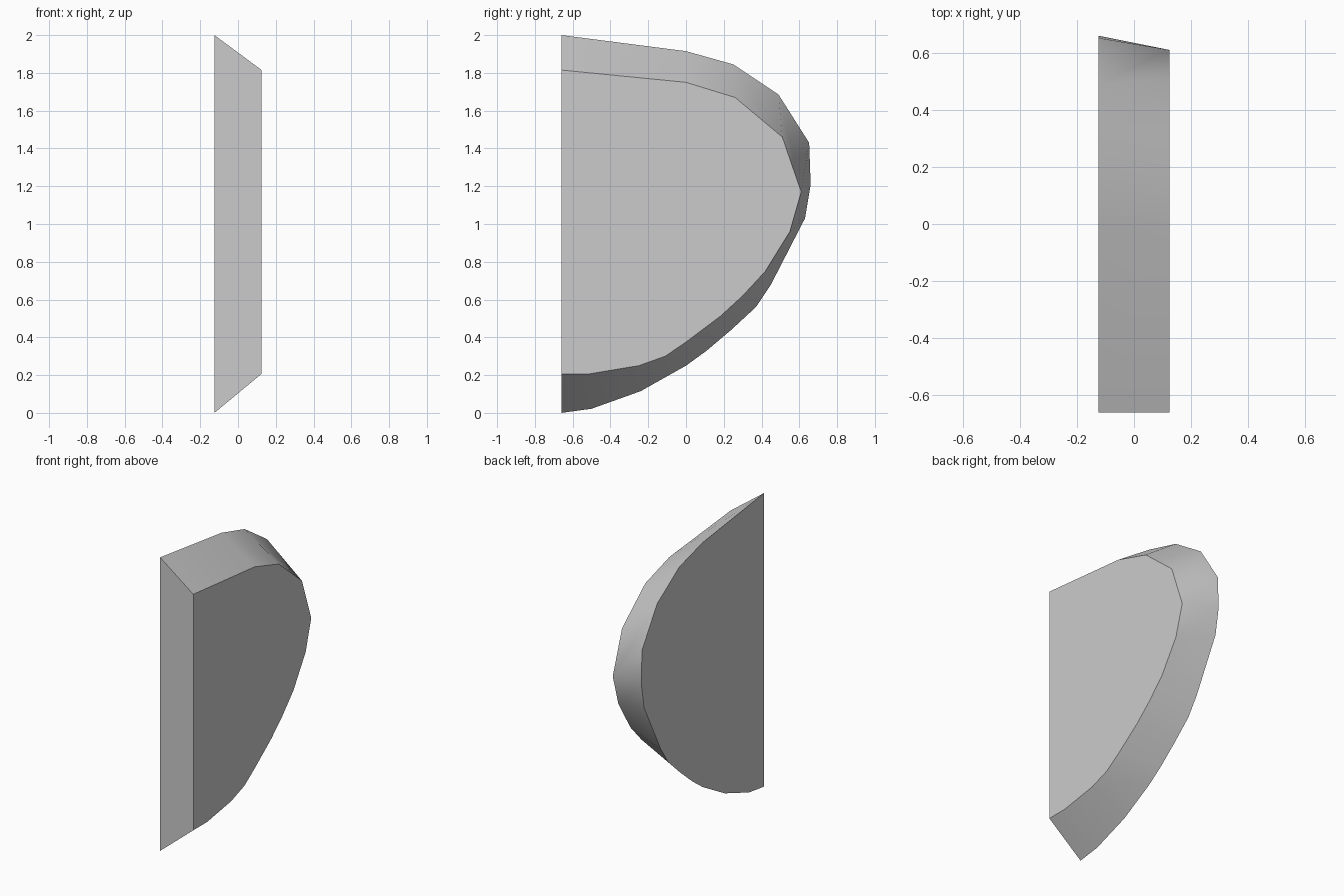
import bpy
import bmesh
import math

cube = bpy.data.objects.get("Cube")
if cube:
    bpy.data.objects.remove(cube, do_unlink=True)

# Plain grey material
grey = bpy.data.materials.new("plain grey")
grey.use_nodes = True
colour = (0.6, 0.6, 0.6, 1)
grey.diffuse_color = colour
grey.node_tree.nodes["Principled BSDF"].inputs["Base Color"].default_value = colour

HALF_WIDTH = 0.125

# Matching (y, z) outlines, from the top of the flat front round to its foot
wide_outline = [
    (-0.66, 2.0), (0, 1.915), (0.25, 1.845), (0.49, 1.685), (0.652, 1.43),
    (0.66, 1.21), (0.63, 1.03), (0.45, 0.68), (0.37, 0.56), (0.24, 0.44),
    (0.11, 0.33), (0, 0.25), (-0.24, 0.115), (-0.5, 0.022), (-0.66, 0),
]
# The rearmost point is repeated, so the rim closes there in a triangle
narrow_outline = [
    (-0.66, 1.815), (0, 1.75), (0.26, 1.67), (0.51, 1.46), (0.61, 1.17),
    (0.61, 1.17), (0.55, 0.96), (0.42, 0.75), (0.3, 0.62), (0.18, 0.51),
    (0, 0.375), (-0.11, 0.3), (-0.25, 0.25), (-0.51, 0.207), (-0.66, 0.207),
]


def loft(name, outline_a, outline_b, material):
    """Join two outlines with a rim and cap both ends."""
    bm = bmesh.new()
    a = [bm.verts.new((-HALF_WIDTH, y, z)) for y, z in outline_a]
    b = [bm.verts.new((HALF_WIDTH, y, z)) for y, z in outline_b]
    for i in range(len(a)):
        j = (i + 1) % len(a)
        bm.faces.new((a[i], a[j], b[j], b[i]))
    bm.faces.new(a)
    bm.faces.new(b)
    bmesh.ops.remove_doubles(bm, verts=bm.verts, dist=0.001)
    bmesh.ops.recalc_face_normals(bm, faces=bm.faces)
    mesh = bpy.data.meshes.new(name)
    bm.to_mesh(mesh)
    bm.free()
    mesh.materials.append(material)
    obj = bpy.data.objects.new(name, mesh)
    bpy.context.collection.objects.link(obj)
    return obj


# Tapered slab with a flat front and a rounded back
slab = loft("tapered_slab", wide_outline, narrow_outline, grey)

# Smooth rim, crisp borders round the flat faces
bpy.ops.object.select_all(action="DESELECT")
slab.select_set(True)
bpy.context.view_layer.objects.active = slab
bpy.ops.object.shade_smooth_by_angle(angle=math.radians(40))
